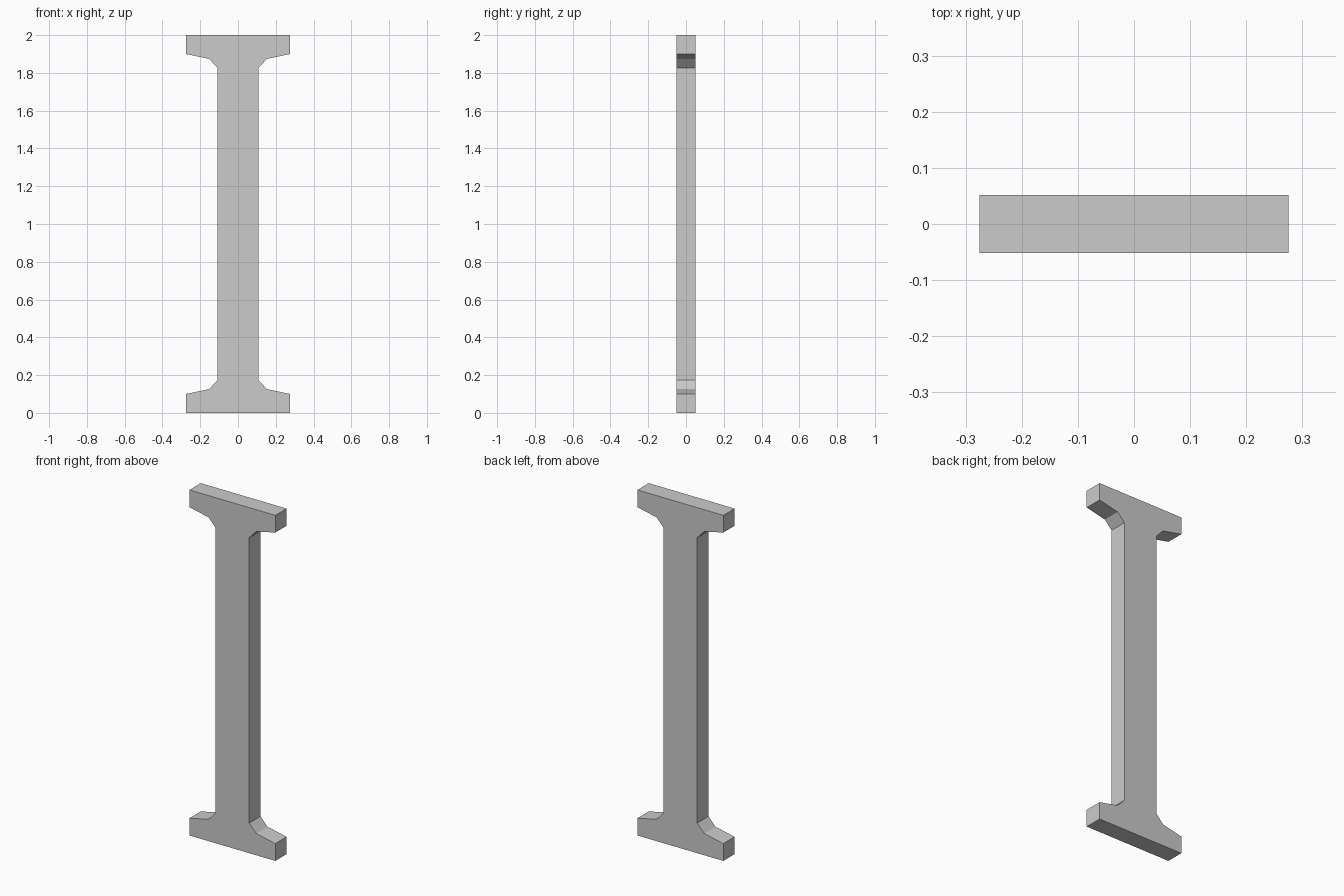
import bpy, bmesh

if "Cube" in bpy.data.objects:
    bpy.data.objects.remove(bpy.data.objects["Cube"])

HEIGHT, DEPTH = 2.0, 0.103

# Lower right quarter of the beam outline (x, z), mirrored to the full outline
quarter = [(0.275, 0.0), (0.275, 0.10), (0.153, 0.126), (0.108, 0.174)]
right = quarter + [(x, HEIGHT - z) for x, z in reversed(quarter)]
outline = right + [(-x, z) for x, z in reversed(right)]

# Extrude the outline from front to back
bm = bmesh.new()
face = bm.faces.new([bm.verts.new((x, -DEPTH / 2, z)) for x, z in outline])
result = bmesh.ops.extrude_face_region(bm, geom=[face], use_keep_orig=True)
back = [v for v in result["geom"] if isinstance(v, bmesh.types.BMVert)]
bmesh.ops.translate(bm, verts=back, vec=(0, DEPTH, 0))
bmesh.ops.recalc_face_normals(bm, faces=bm.faces)

mesh = bpy.data.meshes.new("i_beam")
bm.to_mesh(mesh)
bm.free()
bpy.context.collection.objects.link(bpy.data.objects.new("i_beam", mesh))
